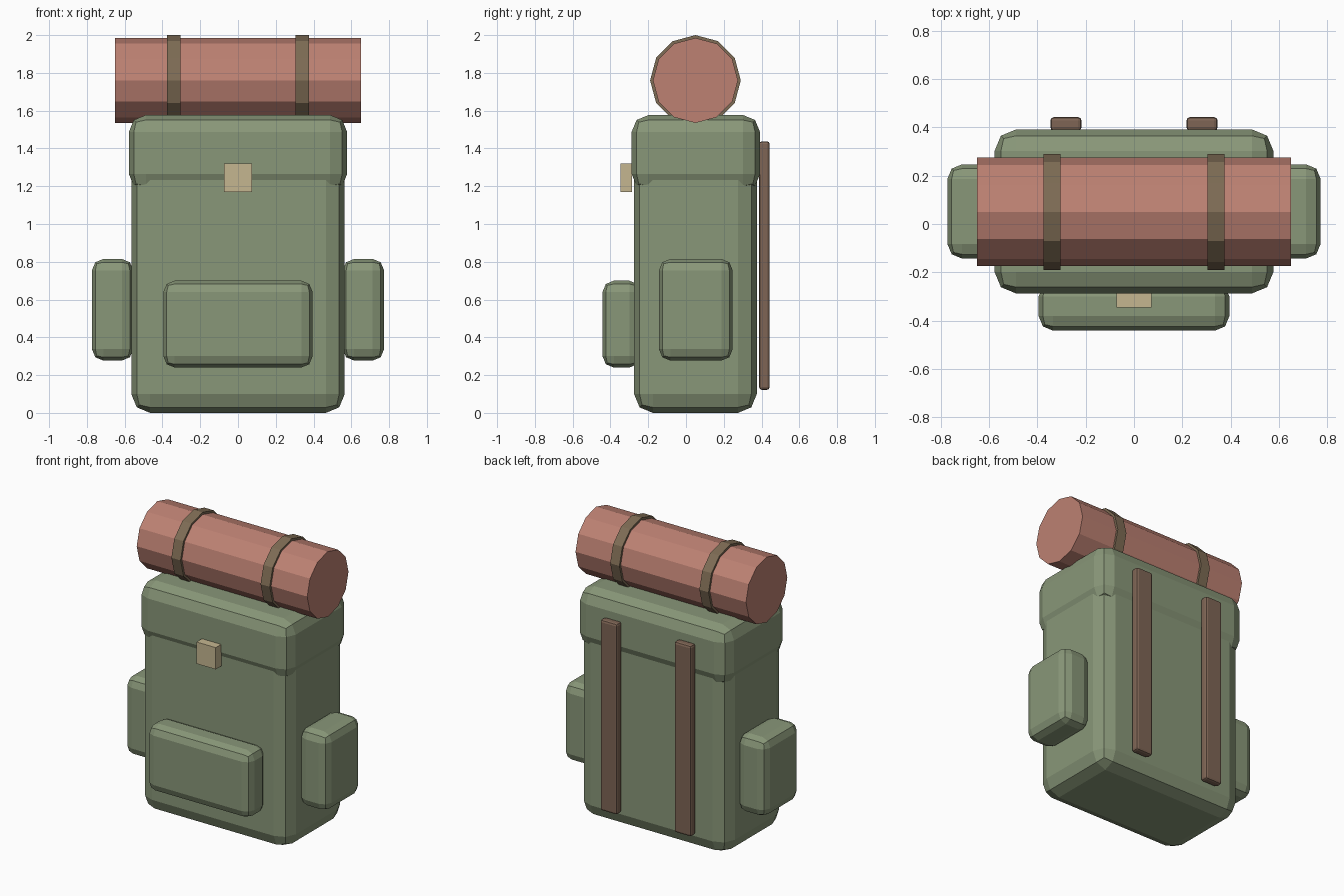
import bpy
import math

cube = bpy.data.objects.get("Cube")
if cube:
    bpy.data.objects.remove(cube, do_unlink=True)


def material(name, rgb):
    m = bpy.data.materials.new(name)
    m.use_nodes = True
    m.diffuse_color = (*rgb, 1)
    m.node_tree.nodes["Principled BSDF"].inputs["Base Color"].default_value = (*rgb, 1)
    return m


canvas = material("green canvas", (0.25, 0.31, 0.19))
blanket = material("red blanket", (0.51, 0.22, 0.17))
webbing = material("olive webbing", (0.21, 0.15, 0.09))
leather = material("brown leather", (0.21, 0.13, 0.09))
brass = material("pale brass", (0.56, 0.47, 0.28))


def box(name, low, high, mat, bevel=0):
    """Box between two corners, with optional chamfered edges."""
    bpy.ops.mesh.primitive_cube_add(size=1, location=[(a + b) / 2 for a, b in zip(low, high)])
    ob = bpy.context.object
    ob.name = name
    ob.scale = [b - a for a, b in zip(low, high)]
    bpy.ops.object.transform_apply(location=False, rotation=False, scale=True)
    ob.data.materials.append(mat)
    if bevel:
        mod = ob.modifiers.new("Rounded edges", "BEVEL")
        mod.width = bevel
        mod.segments = 2
    return ob


def roll(name, x, length, radius, mat):
    """Twelve-sided cylinder lying along x on top of the pack."""
    bpy.ops.mesh.primitive_cylinder_add(vertices=12, radius=radius, depth=length,
                                        location=(x, 0.05, 1.76),
                                        rotation=(0, math.pi / 2, 0))
    ob = bpy.context.object
    ob.name = name
    ob.data.materials.append(mat)
    return ob


# Main bag, lid and front details
box("main_bag", (-0.565, -0.275, 0), (0.565, 0.375, 1.5), canvas, 0.1)
box("lid", (-0.578, -0.288, 1.175), (0.578, 0.392, 1.577), canvas, 0.09)
box("front_pocket", (-0.395, -0.442, 0.24), (0.395, -0.24, 0.70), canvas, 0.06)
box("buckle", (-0.073, -0.347, 1.17), (0.073, -0.285, 1.32), brass)

# Bedroll
roll("bedroll", 0, 1.3, 0.225, blanket)

# Paired parts
for side, s in (("left", 1), ("right", -1)):
    def pair(name, x0, x1, y0, y1, z0, z1, mat, bevel):
        xs = sorted((s * x0, s * x1))
        box(f"{side}_{name}", (xs[0], y0, z0), (xs[1], y1, z1), mat, bevel)

    pair("side_pocket", 0.555, 0.773, -0.143, 0.247, 0.277, 0.815, canvas, 0.06)
    pair("shoulder_strap", 0.217, 0.347, 0.387, 0.443, 0.122, 1.438, leather, 0.015)
    roll(f"{side}_bedroll_strap", s * 0.34, 0.07, 0.24, webbing)
